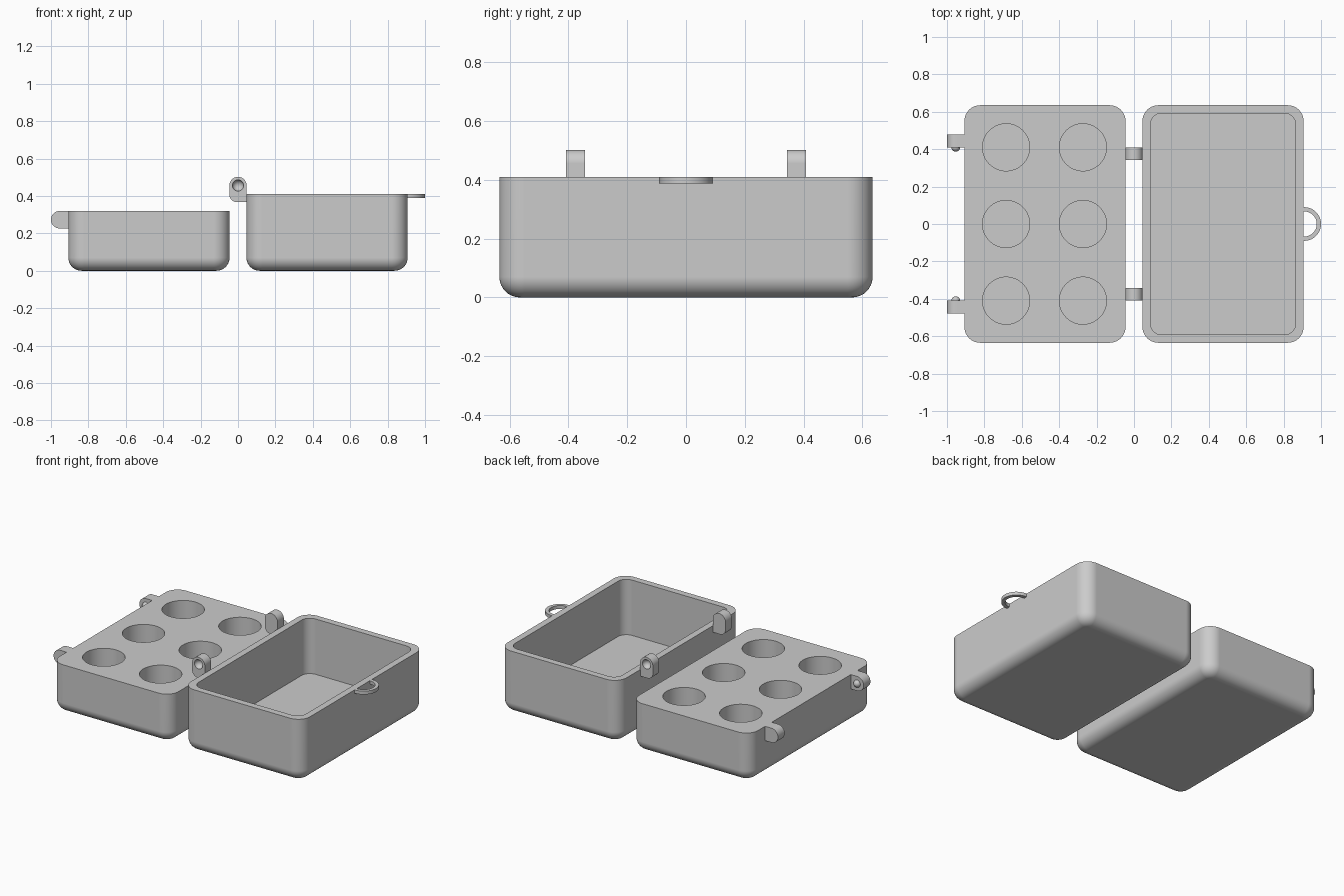
import bpy
import bmesh
from math import cos, sin, pi, radians

default = bpy.data.objects.get("Cube")
if default:
    bpy.data.objects.remove(default, do_unlink=True)

grey = bpy.data.materials.new("plain grey")
grey.use_nodes = True
grey.diffuse_color = (0.6, 0.6, 0.6, 1)
grey.node_tree.nodes["Principled BSDF"].inputs["Base Color"].default_value = (0.6, 0.6, 0.6, 1)


def finish(bm, name):
    """Turn a bmesh into a named grey object."""
    bmesh.ops.recalc_face_normals(bm, faces=bm.faces)
    mesh = bpy.data.meshes.new(name)
    bm.to_mesh(mesh)
    bm.free()
    mesh.materials.append(grey)
    obj = bpy.data.objects.new(name, mesh)
    bpy.context.collection.objects.link(obj)
    return obj


def activate(obj):
    bpy.ops.object.select_all(action="DESELECT")
    obj.select_set(True)
    bpy.context.view_layer.objects.active = obj


def smooth(obj):
    """Smooth the rounded areas while large flat faces stay flat."""
    activate(obj)
    bpy.ops.object.shade_smooth_by_angle(angle=radians(35))
    mod = obj.modifiers.new("flat faces", "WEIGHTED_NORMAL")
    mod.keep_sharp = True


def arc(cx, cy, r, start, end, n=12):
    """Points on a circular arc, angles in degrees."""
    return [(cx + r * cos(radians(start + (end - start) * i / n)),
             cy + r * sin(radians(start + (end - start) * i / n))) for i in range(n + 1)]


def rounded_rect(hx, hy, r):
    points = []
    for i, (sx, sy) in enumerate([(1, 1), (-1, 1), (-1, -1), (1, -1)]):
        points += arc(sx * (hx - r), sy * (hy - r), r, i * 90, i * 90 + 90)
    return points


def loft(name, cx, rings):
    """Bridge a stack of rounded rectangles (half x, half y, radius, z)."""
    bm = bmesh.new()
    loops = [[bm.verts.new((cx + x, y, z)) for x, y in rounded_rect(hx, hy, r)]
             for hx, hy, r, z in rings]
    for a, b in zip(loops, loops[1:]):
        for i in range(len(a)):
            j = (i + 1) % len(a)
            bm.faces.new((a[i], a[j], b[j], b[i]))
    bm.faces.new(loops[0])
    bm.faces.new(loops[-1])
    return finish(bm, name)


def extrude(name, points, vec):
    """Extrude a flat 3D outline along a vector into a closed solid."""
    bm = bmesh.new()
    face = bm.faces.new([bm.verts.new(p) for p in points])
    moved = bmesh.ops.extrude_face_region(bm, geom=[face], use_keep_orig=True)["geom"]
    bmesh.ops.translate(bm, vec=vec,
                        verts=[v for v in moved if isinstance(v, bmesh.types.BMVert)])
    return finish(bm, name)


def ball(name, location, radius):
    bm = bmesh.new()
    bmesh.ops.create_uvsphere(bm, u_segments=24, v_segments=16, radius=radius)
    bmesh.ops.translate(bm, vec=location, verts=bm.verts)
    return finish(bm, name)


def cut(target, cutter):
    cutter.hide_render = True
    mod = target.modifiers.new("cut", "BOOLEAN")
    mod.operation = "DIFFERENCE"
    mod.solver = "EXACT"
    mod.object = cutter
    activate(target)
    bpy.ops.object.modifier_apply(modifier=mod.name)
    bpy.data.objects.remove(cutter, do_unlink=True)


HX, HY, CORNER, EDGE, CX = 0.431, 0.635, 0.085, 0.07, 0.476
WALL = 0.043


def bottom_rings():
    """Rounded lower edge shared by both halves."""
    rings = []
    for i in range(9):
        t = i / 8 * pi / 2
        inset = EDGE * (1 - sin(t))
        rings.append((HX - inset, HY - inset, CORNER - inset, EDGE * (1 - cos(t))))
    return rings


# Deep half: hollow box with thin walls and floor
box = loft("deep_box", CX, bottom_rings() + [
    (HX, HY, CORNER, 0.41),
    (HX - WALL, HY - WALL, 0.06, 0.41),
    (HX - WALL, HY - WALL, 0.06, WALL + 0.005)])
smooth(box)

# Shallow half: solid tray with six round wells
tray = loft("well_tray", -CX, bottom_rings() + [(HX, HY, CORNER, 0.32)])
bm = bmesh.new()
for x in (-0.684, -0.273):
    for y in (-0.41, 0, 0.41):
        made = bmesh.ops.create_cone(bm, cap_ends=True, segments=64, radius1=0.126,
                                     radius2=0.126, depth=0.4)["verts"]
        bmesh.ops.translate(bm, vec=(x, y, 0.2 + WALL + 0.005), verts=made)
cut(tray, finish(bm, "well_cutter"))
smooth(tray)

# Hinge ears on the box with outer sockets, hinge tabs on the tray with inner pegs
ear_outline = ([(0.046, 0.367)] + arc(0, 0.456, 0.046, 0, 180, 24)
               + arc(-0.006, 0.407, 0.04, 180, 270))
tab_outline = [(-0.9, 0.32)] + arc(-0.953, 0.273, 0.047, 90, 270, 24) + [(-0.9, 0.226)]
for side, s in (("back", 1), ("front", -1)):
    ear = extrude(side + "_hinge_ear", [(x, s * 0.343, z) for x, z in ear_outline],
                  (0, s * 0.065, 0))
    cut(ear, ball("socket_cutter", (0, s * 0.408, 0.456), 0.03))
    smooth(ear)
    smooth(extrude(side + "_hinge_tab", [(x, s * 0.408, z) for x, z in tab_outline],
                   (0, s * 0.07, 0)))
    smooth(ball(side + "_hinge_peg", (-0.953, s * 0.411, 0.273), 0.024))

# Flat half-ring latch loop on the box rim
loop_outline = arc(0.91, 0, 0.09, -95, 95, 32) + arc(0.91, 0, 0.067, 95, -95, 32)
smooth(extrude("latch_loop", [(x, y, 0.388) for x, y in loop_outline], (0, 0, 0.022)))
